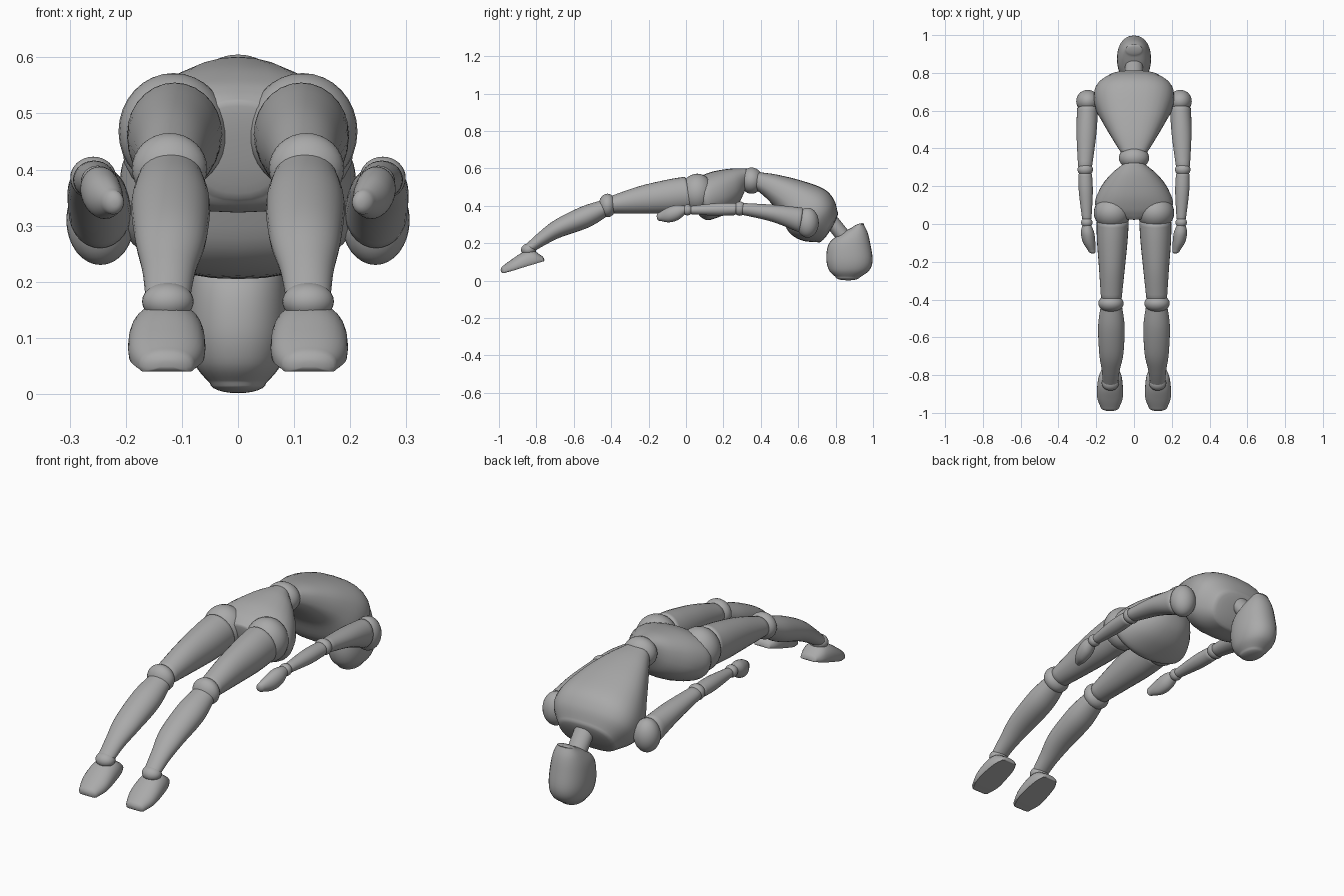
import bpy, bmesh, math
from mathutils import Vector

cube = bpy.data.objects.get("Cube")
if cube:
    bpy.data.objects.remove(cube)

grey = bpy.data.materials.new("plain grey")
grey.use_nodes = True
grey.diffuse_color = (0.4, 0.4, 0.4, 1)
grey.node_tree.nodes["Principled BSDF"].inputs["Base Color"].default_value = (0.4, 0.4, 0.4, 1)

SEGMENTS = 28
STEPS = 5


def finish(bm, name):
    bmesh.ops.recalc_face_normals(bm, faces=bm.faces)
    mesh = bpy.data.meshes.new(name)
    bm.to_mesh(mesh)
    bm.free()
    mesh.materials.append(grey)
    obj = bpy.data.objects.new(name, mesh)
    bpy.context.collection.objects.link(obj)
    bpy.ops.object.select_all(action='DESELECT')
    obj.select_set(True)
    bpy.context.view_layer.objects.active = obj
    bpy.ops.object.shade_smooth_by_angle(angle=math.radians(40))
    return obj


def smooth_between(p, i, t):
    """Catmull-Rom value between entries i and i + 1."""
    a, b, c, d = (p[min(max(k, 0), len(p) - 1)] for k in range(i - 1, i + 3))
    return [0.5 * (2 * y + (z - x) * t + (2 * x - 5 * y + 4 * z - w) * t * t
                   + (3 * y - x - 3 * z + w) * t ** 3)
            for x, y, z, w in zip(a, b, c, d)]


def loft(name, sections, side=1, power=2.0, caps=(0, 0), flat=False):
    """Skin rings given as front y, z, back y, z, half width, centre x."""
    rows = [smooth_between(sections, i, s / STEPS)
            for i in range(len(sections) - 1) for s in range(STEPS)]
    rows.append(list(sections[-1]))

    def parts(row):
        fy, fz, by, bz, width, x = row
        front, back = Vector((0, fy, fz)), Vector((0, by, bz))
        return (front + back) / 2 + Vector((x * side, 0, 0)), (front - back) / 2, width

    rings = [parts(r) for r in rows]

    # rounded ends
    def dome(end, inner, bulge):
        centre, half, width = end
        axis = (centre - inner[0]).normalized()
        out = []
        for k in range(1, 6):
            a = k / 6 * math.pi / 2
            out.append((centre + axis * bulge * math.sin(a),
                        half * math.cos(a), width * math.cos(a)))
        return out

    head = dome(rings[0], rings[1], caps[0]) if caps[0] else []
    tail = dome(rings[-1], rings[-2], caps[1]) if caps[1] else []
    rings = head[::-1] + rings + tail

    bm = bmesh.new()
    loops = []
    for centre, half, width in rings:
        loop = []
        for k in range(SEGMENTS):
            a = 2 * math.pi * k / SEGMENTS
            u, v = (math.copysign(abs(f) ** (2 / power), f) for f in (math.cos(a), math.sin(a)))
            if flat:
                v = (max(v, -0.35) + 0.35) / 1.35 * 2 - 1
            loop.append(bm.verts.new(centre + half * v + Vector((u * width, 0, 0))))
        loops.append(loop)
    for a, b in zip(loops, loops[1:]):
        for k in range(SEGMENTS):
            n = (k + 1) % SEGMENTS
            bm.faces.new((a[k], a[n], b[n], b[k]))
    bm.faces.new(loops[0])
    bm.faces.new(loops[-1])
    return finish(bm, name)


def ball(name, centre, radii):
    bm = bmesh.new()
    bmesh.ops.create_uvsphere(bm, u_segments=28, v_segments=16, radius=1)
    bmesh.ops.scale(bm, vec=radii, verts=bm.verts)
    bmesh.ops.translate(bm, vec=centre, verts=bm.verts)
    return finish(bm, name)


# Trunk and head
loft("head", [(.95, .30, .89, .285, .045, 0), (.97, .26, .825, .25, .068, 0),
              (.985, .20, .765, .20, .085, 0), (.998, .11, .75, .12, .09, 0),
              (.98, .055, .765, .055, .078, 0), (.93, .018, .80, .02, .05, 0)],
     power=2.2, caps=(.015, .018))
loft("neck", [(.81, .34, .75, .29, .048, 0), (.89, .24, .83, .19, .046, 0)])
loft("chest", [(.39, .58, .37, .49, .07, 0), (.48, .568, .43, .44, .115, 0),
               (.61, .537, .50, .36, .17, 0), (.735, .492, .55, .26, .21, 0),
               (.79, .435, .62, .215, .205, 0), (.81, .37, .71, .205, .15, 0)],
     power=2.5, caps=(.01, .02))
ball("waist_ball", (0, .35, .535), (.08, .062, .07))
loft("pelvis", [(.32, .60, .31, .47, .06, 0), (.25, .60, .28, .41, .12, 0),
                (.15, .585, .22, .36, .18, 0), (.08, .56, .13, .325, .207, 0),
                (.045, .54, .095, .33, .16, 0), (.025, .525, .075, .345, .09, 0)],
     power=2.3, caps=(.01, .012))

# Limbs
for side, word in ((1, "left"), (-1, "right")):
    def joint(name, x, y, z, *radii):
        ball(f"{word}_{name}", (x * side, y, z), radii if len(radii) > 1 else radii * 3)

    def limb(name, sections, **options):
        loft(f"{word}_{name}", sections, side=side, **options)

    joint("hip_ball", .115, .06, .468, .098, .09, .104)
    limb("thigh", [(-.01, .555, .03, .37, .085, .113), (-.10, .54, -.08, .36, .081, .115),
                   (-.25, .505, -.23, .358, .068, .117), (-.395, .455, -.385, .36, .055, .12)],
         caps=(.02, .01))
    joint("knee_ball", .122, -.42, .402, .067, .047, .063)
    limb("shin", [(-.45, .43, -.42, .345, .056, .12), (-.56, .395, -.52, .285, .07, .12),
                  (-.70, .325, -.67, .232, .064, .12), (-.79, .255, -.755, .19, .048, .123),
                  (-.86, .19, -.815, .155, .04, .125)], caps=(.01, .01))
    joint("ankle_ball", .125, -.842, .165, .046, .04, .034)
    limb("foot", [(-.775, .135, -.765, .103, .043, .125), (-.82, .162, -.80, .092, .06, .126),
                  (-.87, .153, -.86, .074, .068, .127), (-.93, .115, -.92, .055, .067, .127),
                  (-.975, .082, -.967, .042, .05, .127)],
         power=2.2, caps=(.012, .022), flat=True)

    joint("shoulder_ball", .245, .65, .31, .061, .06, .08)
    limb("upper_arm", [(.62, .39, .60, .26, .056, .246), (.48, .405, .46, .315, .052, .252),
                       (.31, .415, .30, .352, .037, .259)], caps=(.015, .01))
    joint("elbow_ball", .258, .288, .385, .041, .034, .038)
    limb("forearm", [(.265, .415, .26, .35, .036, .258), (.17, .415, .17, .347, .037, .255),
                     (.03, .40, .03, .355, .025, .25)], caps=(.01, .01))
    joint("wrist_ball", .25, .008, .378, .03, .028, .029)
    limb("hand", [(-.005, .40, 0, .36, .022, .25), (-.05, .405, -.04, .326, .035, .246),
                  (-.10, .39, -.09, .312, .033, .238), (-.142, .365, -.138, .32, .02, .224)],
         caps=(.006, .018))
